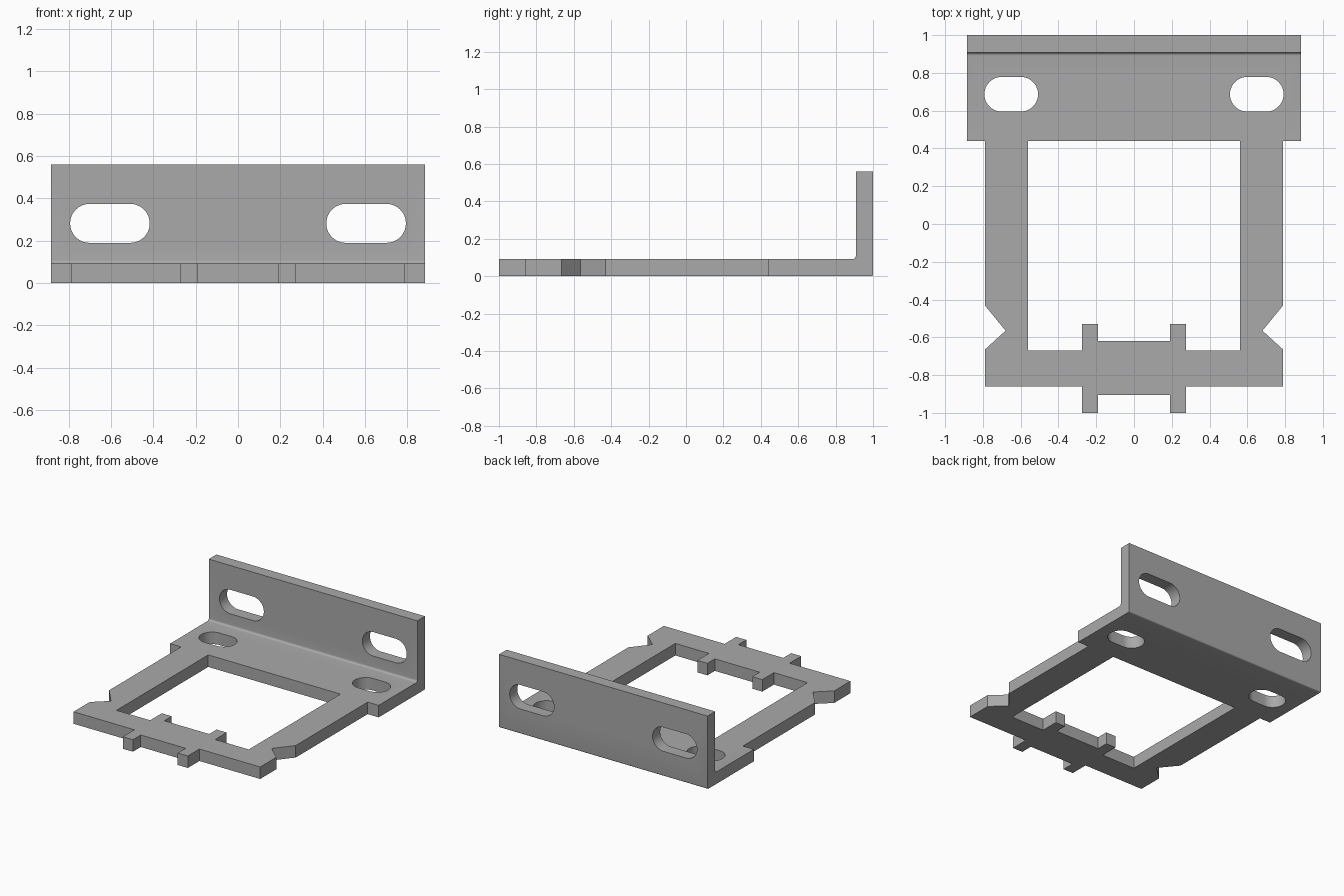
import bpy
import bmesh
import math
from mathutils import Vector

if "Cube" in bpy.data.objects:
    bpy.data.objects.remove(bpy.data.objects["Cube"], do_unlink=True)

THICK = 0.092
HALF_WIDTH = 0.883
HEIGHT = 0.56

steel = bpy.data.materials.new("plain grey metal")
steel.use_nodes = True
grey = (0.4, 0.4, 0.4, 1)
steel.diffuse_color = grey
steel.node_tree.nodes["Principled BSDF"].inputs["Base Color"].default_value = grey


def prism(name, outline, place, start, end):
    """Extrude a 2D outline; place(u, v, w) maps it into space."""
    bm = bmesh.new()
    face = bm.faces.new([bm.verts.new(place(u, v, start)) for u, v in outline])
    travel = Vector(place(0, 0, end)) - Vector(place(0, 0, start))
    new = bmesh.ops.extrude_face_region(bm, geom=[face])["geom"]
    bmesh.ops.translate(bm, vec=travel, verts=[g for g in new if isinstance(g, bmesh.types.BMVert)])
    bmesh.ops.recalc_face_normals(bm, faces=bm.faces)
    mesh = bpy.data.meshes.new(name)
    bm.to_mesh(mesh)
    bm.free()
    mesh.materials.append(steel)
    obj = bpy.data.objects.new(name, mesh)
    bpy.context.collection.objects.link(obj)
    return obj


def arc(cx, cy, r, a0, a1, n):
    angles = [math.radians(a0 + (a1 - a0) * i / n) for i in range(n + 1)]
    return [(cx + r * math.cos(a), cy + r * math.sin(a)) for a in angles]


def slot(cx, cy, straight, r=0.092):
    return arc(cx + straight, cy, r, -90, 90, 20) + arc(cx - straight, cy, r, 90, 270, 20)


def along_x(u, v, w):
    return (w, u, v)


def along_y(u, v, w):
    return (u, w, v)


def along_z(u, v, w):
    return (u, v, w)


# Bent sheet: L section with a small inner fillet and rounded outer edge
wall = 1 - THICK
fillet = 0.016
edge = 0.01
section = [(-1, 0)] + arc(1 - edge, edge, edge, -90, 0, 5)
section += [(1, HEIGHT), (wall, HEIGHT)]
section += arc(wall - fillet, THICK + fillet, fillet, 0, -90, 6)
section += [(-1, THICK)]
bracket = prism("angle_bracket", section, along_x, -HALF_WIDTH, HALF_WIDTH)

# Cutters: waste beside the arms with V notches, and the slots, on both sides
cutters = []
side_waste = [(0.79, 0.44), (1, 0.44), (1, -1.1), (0.275, -1.1), (0.275, -0.86),
              (0.79, -0.86), (0.79, -0.665), (0.68, -0.565), (0.79, -0.43)]
for side in (-1, 1):
    def mirrored(outline):
        return [(side * u, v) for u, v in outline]
    cutters.append(prism("side_cutter", mirrored(side_waste), along_z, -0.1, 0.2))
    cutters.append(prism("base_slot_cutter", mirrored(slot(0.65, 0.687, 0.05)), along_z, -0.1, 0.2))
    cutters.append(prism("wall_slot_cutter", mirrored(slot(0.605, 0.282, 0.096)), along_y, 0.8, 1.1))

# Cutters: gap between the front tabs, and the window with its inner tabs
gap = [(-0.19, -1.1), (0.19, -1.1), (0.19, -0.905), (-0.19, -0.905)]
cutters.append(prism("front_gap_cutter", gap, along_z, -0.1, 0.2))
half = [(0.56, 0.44), (0.56, -0.67), (0.275, -0.67), (0.275, -0.53), (0.19, -0.53), (0.19, -0.62)]
window = half + [(-u, v) for u, v in reversed(half)]
cutters.append(prism("window_cutter", window, along_z, -0.1, 0.2))

# Cut the sheet and discard the cutters
bpy.ops.object.select_all(action="DESELECT")
bpy.context.view_layer.objects.active = bracket
bracket.select_set(True)
for cutter in cutters:
    cutter.hide_render = True
    mod = bracket.modifiers.new("cut", "BOOLEAN")
    mod.operation = "DIFFERENCE"
    mod.solver = "EXACT"
    mod.object = cutter
    bpy.ops.object.modifier_apply(modifier=mod.name)
    bpy.data.objects.remove(cutter, do_unlink=True)

bpy.ops.object.shade_smooth_by_angle(angle=math.radians(30))
